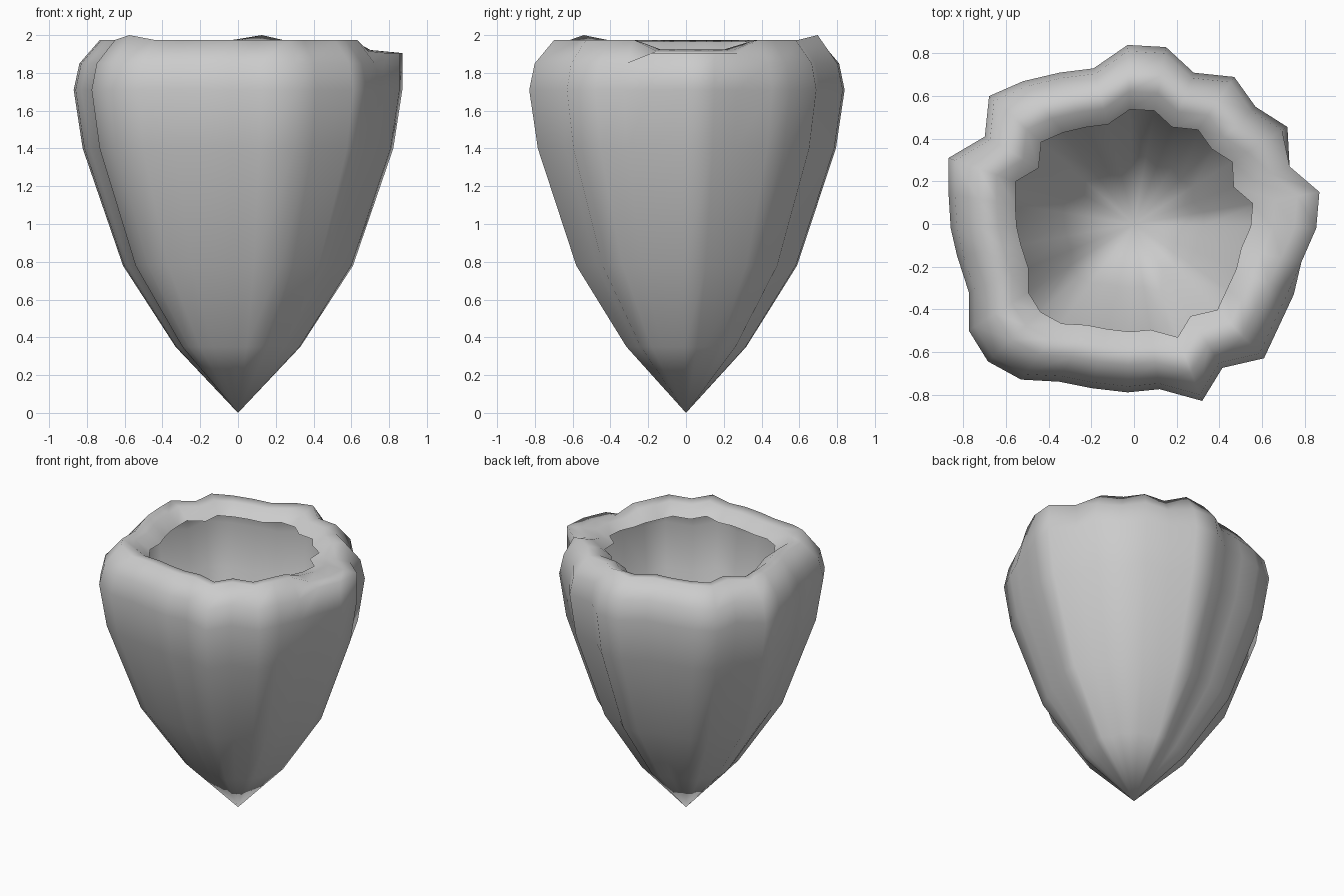
import bpy, bmesh

if "Cube" in bpy.data.objects:
    bpy.data.objects.remove(bpy.data.objects["Cube"])

# Lobed cross-section at the widest level (seen from above)
outline = [(-.87, .31), (-.70, .41), (-.68, .60), (-.52, .67), (-.35, .71), (-.19, .73),
           (-.03, .84), (.15, .83), (.28, .71), (.47, .69), (.57, .55), (.72, .455),
           (.73, .27), (.87, .15), (.855, -.02), (.785, -.18), (.75, -.33), (.68, -.48),
           (.61, -.63), (.415, -.675), (.32, -.83), (.12, -.775), (-.03, -.79), (-.2, -.77),
           (-.35, -.74), (-.53, -.73), (-.685, -.645), (-.775, -.5), (-.775, -.32),
           (-.83, -.15), (-.86, -.02), (-.87, .14)]
outline.reverse()

# Profile from the tip up and over the inward-rolled rim: (scale, height)
profile = [(.38, .35), (.70, .78), (.945, 1.4), (1, 1.71), (.965, 1.85), (.84, 1.975),
           (.74, 1.965), (.64, 1.895)]


def rim_point(x, y, level, s, z):
    """Scale the outline; press the rim down on the right, raise two small bumps."""
    if level in (4, 5, 6) and x > .7 and -.25 < y < .3:
        s, z = {4: (1, 1.905), 5: (.88, 1.915), 6: (.76, 1.925)}[level]
    if level == 5 and (abs(x + .685) < .01 and y < 0 or abs(x - .15) < .01):
        z = 2.0
    return x * s, y * s, z


bm = bmesh.new()
tip = bm.verts.new((0, 0, 0))
rings = [[bm.verts.new(rim_point(x, y, i, s, z)) for x, y in outline]
         for i, (s, z) in enumerate(profile)]
n = len(outline)
for k in range(n):
    j = (k + 1) % n
    bm.faces.new((tip, rings[0][j], rings[0][k]))
    for a, b in zip(rings, rings[1:]):
        bm.faces.new((a[k], a[j], b[j], b[k]))
for f in bm.faces:
    f.smooth = True

# Hollow pointed cup, a single open shell
mesh = bpy.data.meshes.new("pointed_cup")
bm.to_mesh(mesh)
bm.free()
cup = bpy.data.objects.new("pointed_cup", mesh)
bpy.context.collection.objects.link(cup)
